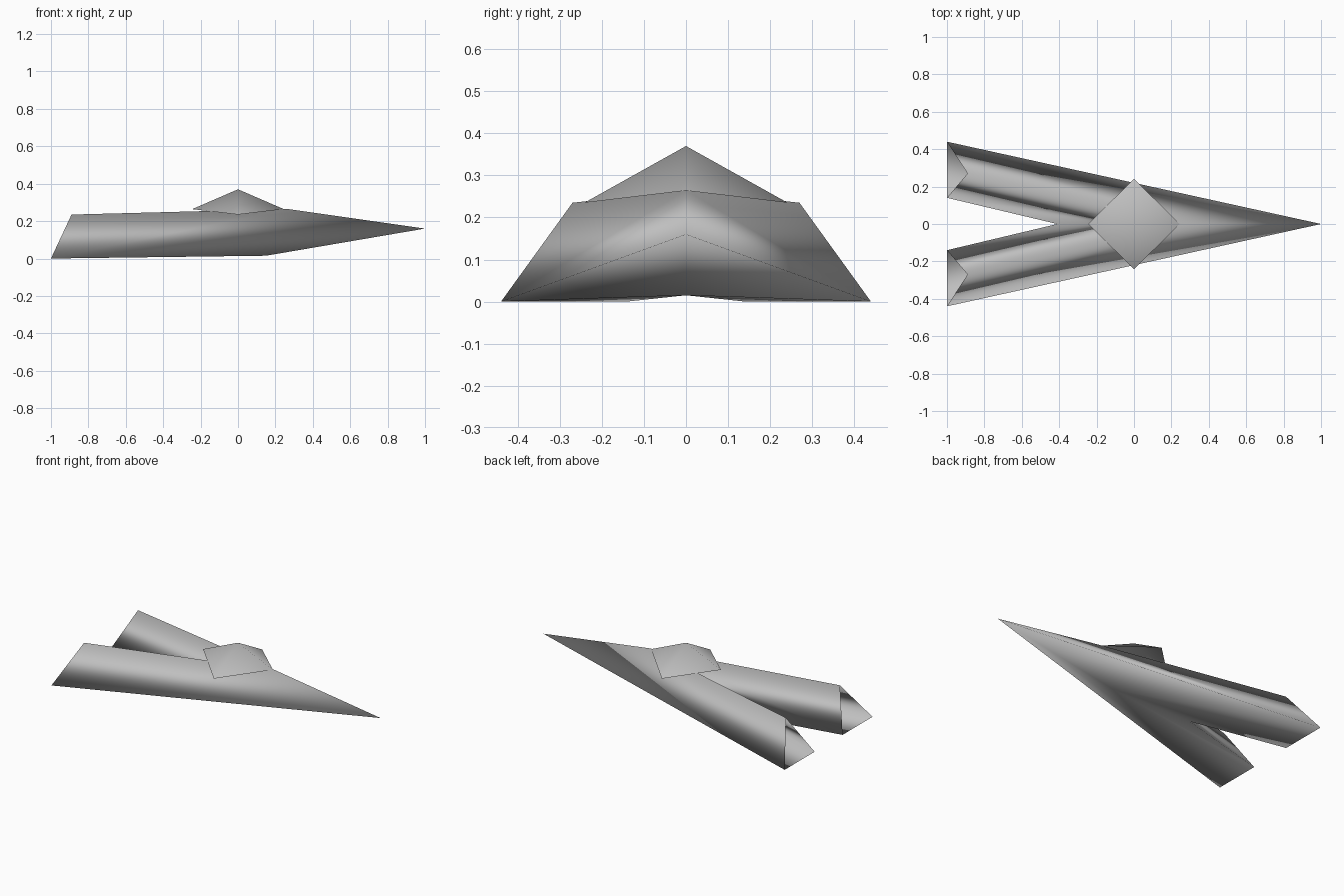
import bpy

cube = bpy.data.objects.get("Cube")
if cube:
    bpy.data.objects.remove(cube, do_unlink=True)

# One plain grey for the whole craft
grey = bpy.data.materials.new("hull_grey")
grey.use_nodes = True
colour = (0.52, 0.52, 0.52, 1.0)
grey.diffuse_color = colour
grey.node_tree.nodes["Principled BSDF"].inputs["Base Color"].default_value = colour


def mirrored_part(name, points, faces):
    """Smooth half shell from named points, mirrored across the centre line."""
    keys = list(points)
    mesh = bpy.data.meshes.new(name)
    mesh.from_pydata([points[k] for k in keys], [],
                     [[keys.index(k) for k in face.split()] for face in faces])
    mesh.materials.append(grey)
    for poly in mesh.polygons:
        poly.use_smooth = True
    obj = bpy.data.objects.new(name, mesh)
    bpy.context.collection.objects.link(obj)
    mirror = obj.modifiers.new("mirror", 'MIRROR')
    mirror.use_axis = (False, True, False)
    mirror.use_clip = True
    return obj


# Forked hull: two open-ended triangular arms that merge into a pointed nose
mirrored_part("forked_hull", {
    "nose": (1.0, 0, 0.16),
    "crest": (0.265, 0, 0.265),
    "keel": (0.15, 0, 0.015),
    "fork": (-0.41, 0, 0.015),
    "outer": (-1.0, 0.44, 0),
    "inner": (-1.0, 0.14, 0),
    "ridge": (-0.89, 0.27, 0.235),
}, [
    "crest nose outer",
    "crest outer ridge",
    "crest ridge inner fork",
    "keel fork inner outer",
    "nose keel outer",
])

# Low four-sided cabin on top
mirrored_part("cabin", {
    "peak": (0, 0, 0.37),
    "front": (0.245, 0, 0.264),
    "side": (0, 0.242, 0.235),
    "back": (-0.245, 0, 0.264),
}, [
    "peak front side",
    "peak side back",
])
